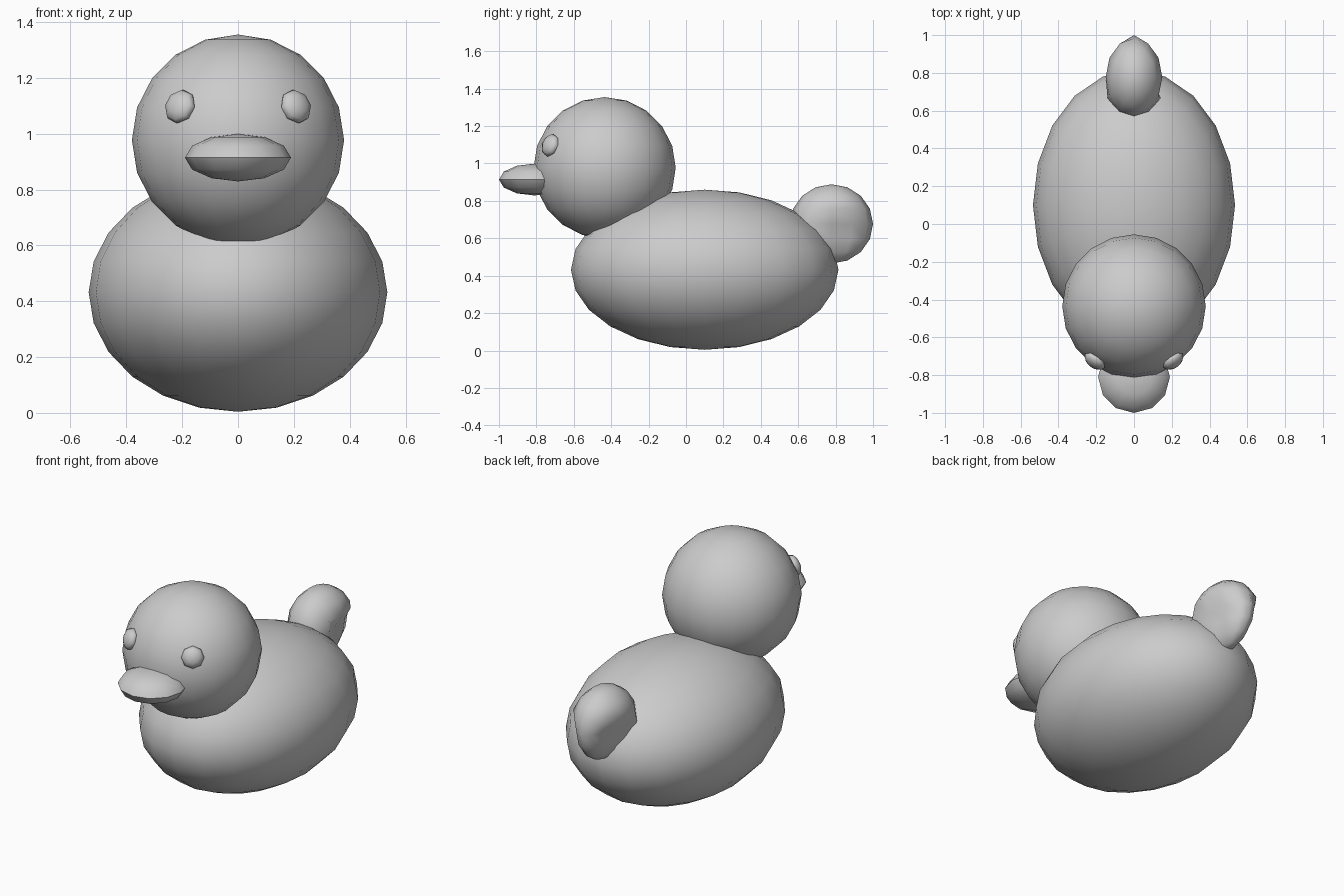
import bpy, math
from mathutils import Vector

if "Cube" in bpy.data.objects:
    bpy.data.objects.remove(bpy.data.objects["Cube"])


def ellipsoid(name, center, radii, segments, rings, direction=None, angle=180):
    bpy.ops.mesh.primitive_uv_sphere_add(segments=segments, ring_count=rings, radius=1)
    ob = bpy.context.object
    ob.name = name
    for v in ob.data.vertices:
        v.co = Vector(a * b for a, b in zip(v.co, radii))
    if direction:
        ob.rotation_euler = Vector(direction).to_track_quat('Z', 'Y').to_euler()
    ob.location = center
    bpy.ops.object.shade_smooth_by_angle(angle=math.radians(angle))
    return ob


# Body and head
ellipsoid("body", (0, 0.1, 0.432), (0.535, 0.715, 0.428), 20, 12)
ellipsoid("head", (0, -0.435, 0.977), (0.38, 0.38, 0.378), 20, 10)

# Flattened bill with a sharp rim
ellipsoid("bill", (0, -0.81, 0.914), (0.19, 0.19, 0.085), 12, 6, angle=50)

# Eyes lying against the head
for side, label in ((1, "right"), (-1, "left")):
    ellipsoid("eye_" + label, (side * 0.207, -0.725, 1.097), (0.063, 0.063, 0.035),
              8, 6, direction=(side * 0.21, -0.29, 0.12))

# Upturned tail, pinched along the lower rear sides
tail = ellipsoid("tail", (0, 0.778, 0.677), (0.162, 0.222, 0.212), 12, 8)
for v in tail.data.vertices:
    if v.co.y > -0.01 and v.co.z < 0.03 and abs(v.co.x) > 0.03:
        v.co.x *= 0.6
